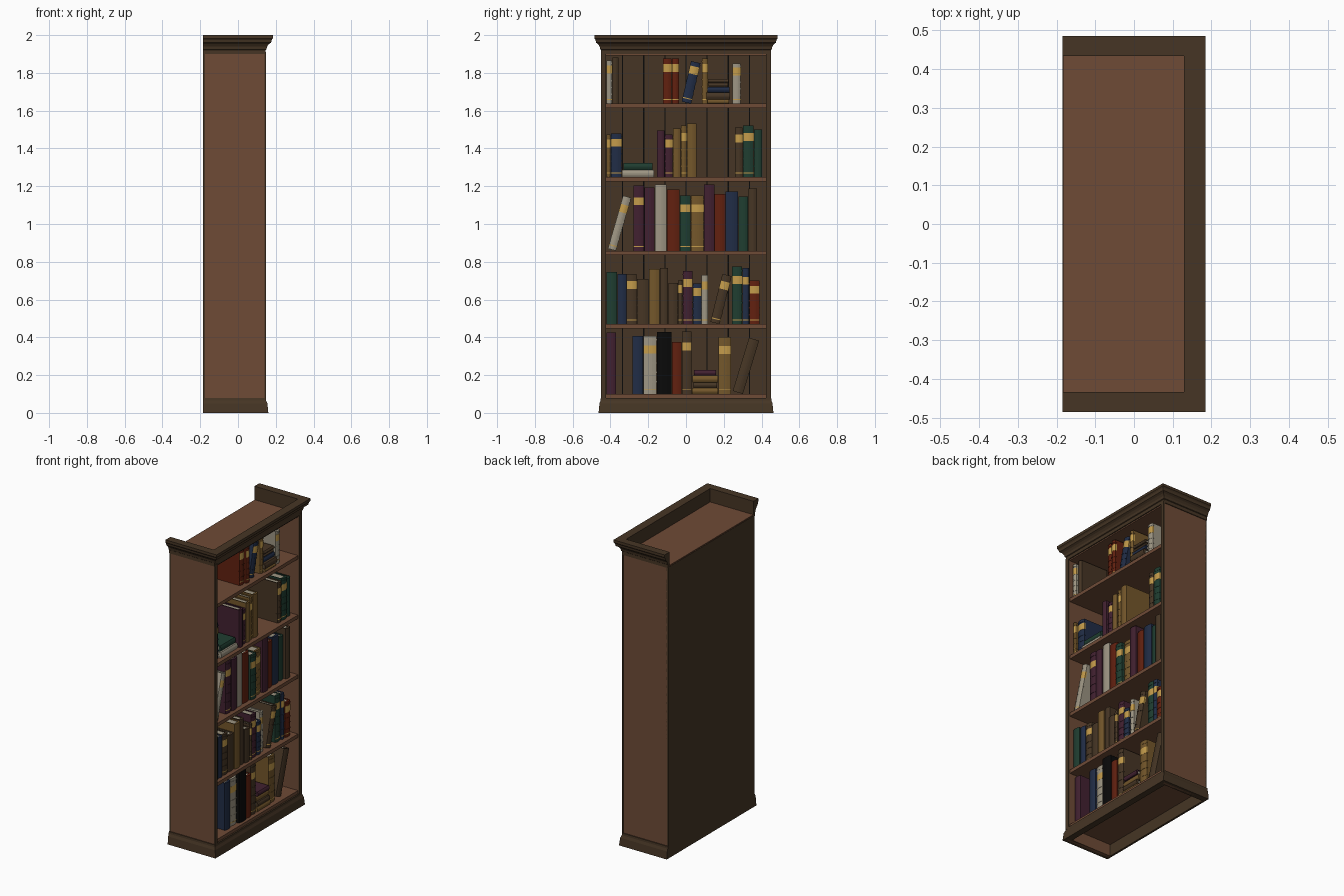
import bpy, bmesh, math, random
from mathutils import Matrix

if "Cube" in bpy.data.objects:
    bpy.data.objects.remove(bpy.data.objects["Cube"])

random.seed(4)

COLOURS = {
    "wood": (.156, .070, .037), "dark_wood": (.061, .036, .018),
    "gold": (.55, .33, .07), "purple": (.054, .015, .030),
    "red": (.122, .015, .005), "navy": (.015, .026, .061),
    "green": (.0137, .047, .030), "tan": (.174, .095, .024),
    "cream": (.342, .305, .230), "black": (.003, .003, .003),
}
MATS = {}
for name, rgb in COLOURS.items():
    MATS[name] = bpy.data.materials.new(name)
    MATS[name].diffuse_color = (*rgb, 1)


def finish(name, bm, mats):
    bmesh.ops.recalc_face_normals(bm, faces=bm.faces)
    me = bpy.data.meshes.new(name)
    bm.to_mesh(me)
    bm.free()
    for m in mats:
        me.materials.append(MATS[m])
    ob = bpy.data.objects.new(name, me)
    bpy.context.collection.objects.link(ob)
    return ob


def add_box(bm, x0, x1, y0, y1, z0, z1, mat=0):
    m = Matrix.Translation(((x0 + x1) / 2, (y0 + y1) / 2, (z0 + z1) / 2))
    m = m @ Matrix.Diagonal((x1 - x0, y1 - y0, z1 - z0, 1))
    verts = bmesh.ops.create_cube(bm, size=1, matrix=m)["verts"]
    for f in {f for v in verts for f in v.link_faces}:
        f.material_index = mat


def box(name, mat, *dims):
    bm = bmesh.new()
    add_box(bm, *dims)
    return finish(name, bm, [mat])


def moulding(name, profile):
    """Sweep (offset, z) points round the left, front and right of the case."""
    bm = bmesh.new()
    rings = []
    for front, side in ((0, -1), (1, -1), (1, 1), (0, 1)):
        rings.append([bm.verts.new((.13 + 1.1 * o if front else -.185, side * (.435 + o), z))
                      for o, z in profile])
    n = len(profile)
    for a, b in zip(rings, rings[1:]):
        for i in range(n):
            j = (i + 1) % n
            bm.faces.new((a[i], a[j], b[j], b[i]))
    bm.faces.new(rings[0])
    bm.faces.new(rings[-1])
    return finish(name, bm, ["dark_wood"])


# Case: sides, front stiles, back, top and shelves
for tag, s in (("left", -1), ("right", 1)):
    ya, yb = sorted((s * .423, s * .445))
    box(tag + "_side", "wood", -.175, .14, ya, yb, 0, 1.905)
    ya, yb = sorted((s * .424, s * .449))
    box(tag + "_stile", "dark_wood", .14, .149, ya, yb, .07, 1.91)
box("back_panel", "dark_wood", -.185, -.172, -.445, .445, 0, 1.905)
box("top_panel", "wood", -.183, .14, -.437, .437, 1.892, 1.912)
SHELF_TOPS = (.10, .47, .858, 1.248, 1.637)
for z in SHELF_TOPS:
    box("shelf", "wood", -.172, .138, -.423, .423, z - .023, z)

# Dark joints between the back boards
for i in range(-3, 4):
    box("board_joint", "black", -.172, -.171, i * .112 - .003, i * .112 + .003, .1, 1.892)

moulding("crown", [(-.001, 1.9), (.015, 1.9), (.015, 1.922), (.019, 1.925), (.022, 1.94),
                   (.030, 1.952), (.041, 1.96), (.044, 1.975), (.05, 1.983), (.05, 2), (-.001, 2)])
moulding("plinth", [(-.01, 0), (.028, 0), (.023, .05), (.017, .066), (.016, .08), (-.01, .08)])


def add_spine(bm, x, w, z0, z1, grow, mat):
    """Rounded strip across the book, used for the spine, bands and labels."""
    pts = [(x - .008, -w - grow)]
    for i in range(7):
        t = i / 6
        pts.append((x + .007 * math.sin(math.pi * t) + grow, -w - grow + (w + 2 * grow) * t))
    pts.append((x - .008, grow))
    low, high = ([bm.verts.new((px, py, z)) for px, py in pts] for z in (z0, z1))
    faces = [bm.faces.new(low), bm.faces.new(high)]
    for i in range(len(pts)):
        j = (i + 1) % len(pts)
        faces.append(bm.faces.new((low[i], low[j], high[j], high[i])))
    for f in faces:
        f.material_index = mat


def book(colour, w, h, y, z, label=0, lean=0):
    """Book pivoting on its lower right corner; a lean of 90 lays it flat."""
    bm = bmesh.new()
    x = random.uniform(.095, .115)
    back = x - random.uniform(.19, .23)
    t = min(.005, w * .15)
    add_spine(bm, x, w, 0, h, 0, 0)
    for y0 in (-w, -t):
        add_box(bm, back, x - .006, y0, y0 + t, 0, h)
    add_box(bm, back + .006, x - .007, -w + t, -t, .006, h - .006, 1)
    if label:
        add_spine(bm, x, w * .96, h * .70, h * .70 + .042, .001, 2)
        add_spine(bm, x, w * .96, .020, .025, .001, 2)
        for k in (.2, .36, .52, .92):
            add_spine(bm, x, w * .98, h * k, h * k + .007, .0015, 0)
    ob = finish("book", bm, [colour, "cream", "gold"])
    ob.matrix_world = Matrix.Translation((0, y, z)) @ Matrix.Rotation(-math.radians(lean), 4, "X")


def row(z, items):
    """Stand books along a shelf; a plain number leaves a gap."""
    y = -.423
    for it in items:
        if isinstance(it, tuple):
            y += it[1]
            book(it[0], it[1] - .002, it[2], y, z, *it[3:])
        else:
            y += it


def stack(z, y0, y1, items):
    """Lay books flat, listed from the bottom up."""
    for colour, thick, inset in items:
        book(colour, thick - .001, y1 - y0 - 2 * inset, y0 + inset, z, 0, 90)
        z += thick


B = "dark_wood"
# Bottom shelf
row(SHELF_TOPS[0], [
    ("purple", .052, .326), .085, ("navy", .058, .308), ("cream", .072, .308, 1),
    ("black", .079, .328), ("red", .053, .276), (B, .053, .330, 1), .142,
    ("tan", .066, .302, 1), .006, (B, .058, .295, 0, 17)])
stack(SHELF_TOPS[0], .033, .170, [
    ("tan", .032, 0), (B, .030, .006), ("tan", .036, .001), ("purple", .030, .010)])

# Second shelf
row(SHELF_TOPS[1], [
    ("green", .058, .276), ("navy", .049, .266), (B, .055, .266, 1), (B, .063, .240),
    ("tan", .058, .293), (B, .045, .298), (B, .052, .218), (B, .024, .234, 1),
    ("purple", .053, .282, 1), ("navy", .047, .214, 1), ("cream", .035, .261, 1),
    .010, (B, .052, .262, 1, 14), .064, ("green", .055, .304, 1), ("navy", .036, .298, 1),
    ("red", .056, .230, 1)])

# Middle shelf
row(SHELF_TOPS[2], [
    .006, ("cream", .046, .292, 1, 16), .091, ("purple", .057, .345, 1),
    ("purple", .057, .334), ("cream", .063, .350), ("red", .069, .324),
    ("green", .058, .292, 1), ("tan", .069, .292, 1), ("purple", .057, .350),
    ("red", .058, .302), ("navy", .068, .313), ("green", .053, .287), (B, .047, .329)])

# Fourth shelf
row(SHELF_TOPS[3], [
    ("tan", .024, .225, 1), ("navy", .058, .230, 1), .185, ("purple", .042, .246),
    ("purple", .043, .225, 1), ("tan", .042, .257), ("tan", .032, .273, 1),
    ("tan", .053, .283), .202, (B, .042, .262, 1), ("green", .058, .273, 1),
    ("green", .044, .251)])
stack(SHELF_TOPS[3], -.338, -.169, [("cream", .038, 0), ("green", .037, .008)])

# Top shelf
row(SHELF_TOPS[4], [
    ("cream", .032, .228, 1), (B, .033, .244), .234, ("red", .048, .239, 1),
    ("red", .038, .239, 1), .012, ("navy", .053, .220, 1, 13), .055,
    ("tan", .034, .239, 1), .128, ("cream", .045, .212, 1)])
stack(SHELF_TOPS[4], .109, .233, [
    ("tan", .022, .006), (B, .038, 0), ("navy", .030, .004), (B, .020, .010), (B, .022, .008)])

for m in bpy.data.materials:
    if m.users and not m.is_grease_pencil:
        m.use_nodes = True
        m.node_tree.nodes["Principled BSDF"].inputs["Base Color"].default_value = m.diffuse_color
